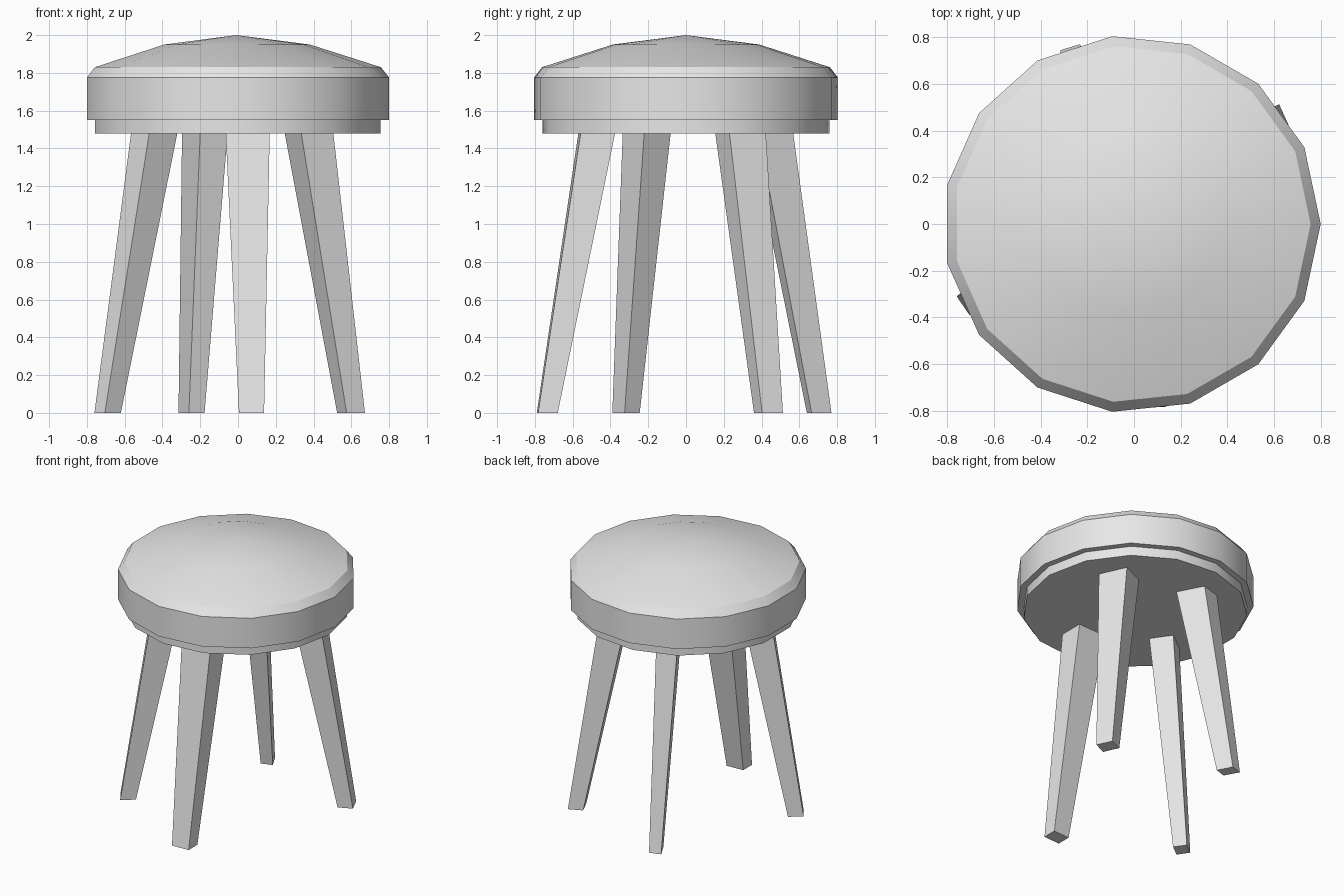
import bpy, bmesh, math
from mathutils import Vector

old = bpy.data.objects.get("Cube")
if old:
    bpy.data.objects.remove(old, do_unlink=True)

grey = bpy.data.materials.new("light_grey")
grey.use_nodes = True
grey.diffuse_color = (0.8, 0.8, 0.8, 1)
grey.node_tree.nodes["Principled BSDF"].inputs["Base Color"].default_value = grey.diffuse_color

SIDES = 15
CENTRE_X = -0.009
SEAT_BOTTOM = 1.48
TOP_SCALE = 1.75


def finish(name, bm, smooth=False):
    bmesh.ops.recalc_face_normals(bm, faces=bm.faces)
    mesh = bpy.data.meshes.new(name)
    bm.to_mesh(mesh)
    bm.free()
    mesh.materials.append(grey)
    obj = bpy.data.objects.new(name, mesh)
    bpy.context.collection.objects.link(obj)
    if smooth:
        bpy.ops.object.select_all(action='DESELECT')
        obj.select_set(True)
        bpy.context.view_layer.objects.active = obj
        bpy.ops.object.shade_smooth_by_angle(angle=math.radians(30))
    return obj


def bridge(bm, low, high):
    n = len(low)
    for i in range(n):
        j = (i + 1) % n
        bm.faces.new((low[i], low[j], high[j], high[i]))


def lathe(name, profile, apex=None):
    """Stack polygon rings from (radius, height) pairs, closed below and above."""
    bm = bmesh.new()
    rings = []
    for r, z in profile:
        angles = [math.tau * i / SIDES for i in range(SIDES)]
        rings.append([bm.verts.new((CENTRE_X + r * math.cos(a), r * math.sin(a), z))
                      for a in angles])
    for low, high in zip(rings, rings[1:]):
        bridge(bm, low, high)
    bm.faces.new(rings[0])
    if apex:
        tip = bm.verts.new((CENTRE_X, 0, apex))
        for i in range(SIDES):
            bm.faces.new((rings[-1][i], rings[-1][(i + 1) % SIDES], tip))
    else:
        bm.faces.new(rings[-1])
    return finish(name, bm, smooth=True)


def leg(name, foot, top, side_u, side_v):
    """Tapered four-sided leg from its front corner and two side vectors."""
    bm = bmesh.new()
    rings = []
    for corner, z, scale in ((foot, 0, 1), (top, SEAT_BOTTOM, TOP_SCALE)):
        c, u, v = Vector(corner), Vector(side_u) * scale, Vector(side_v) * scale
        rings.append([bm.verts.new((p.x, p.y, z)) for p in (c, c + u, c + u + v, c + v)])
    bridge(bm, *rings)
    for ring in rings:
        bm.faces.new(ring)
    return finish(name, bm)


# Cushion with a chamfered rim and shallow dome
lathe("seat_cushion", [(0.809, 1.55), (0.809, 1.775), (0.766, 1.83), (0.39, 1.95)], apex=2.0)

# Narrower board under the cushion
lathe("seat_base", [(0.764, SEAT_BOTTOM), (0.764, 1.55)])

# Splayed legs
leg("front_leg", (0.005, -0.79), (-0.065, -0.57), (0.133, 0.007), (0, 0.104))
leg("right_leg", (-0.705, -0.39), (-0.47, -0.335), (0.085, 0.065), (-0.055, 0.08))
leg("back_leg", (-0.26, 0.64), (-0.2, 0.34), (0.083, 0.025), (-0.055, 0.105))
leg("left_leg", (0.575, 0.36), (0.335, 0.155), (0.097, 0.043), (-0.05, 0.11))
